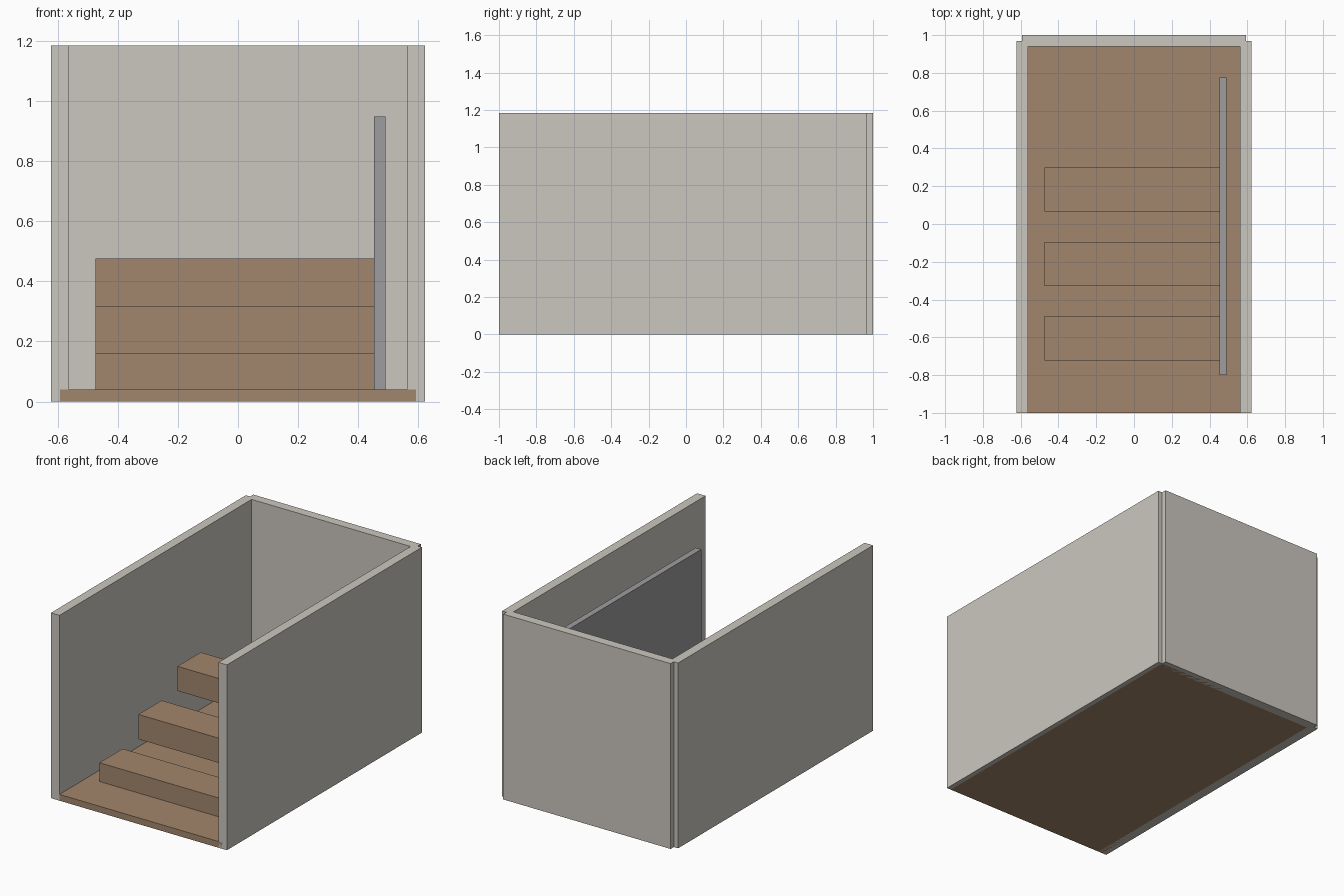
import bpy

if "Cube" in bpy.data.objects:
    bpy.data.objects.remove(bpy.data.objects["Cube"])


def material(name, rgb):
    m = bpy.data.materials.new(name)
    m.diffuse_color = (*rgb, 1.0)
    m.use_nodes = True
    m.node_tree.nodes["Principled BSDF"].inputs["Base Color"].default_value = m.diffuse_color
    return m


plaster = material("warm grey plaster", (0.60, 0.57, 0.52))
wood = material("brown wood", (0.36, 0.24, 0.15))
metal = material("mid grey panel", (0.34, 0.34, 0.35))


def box(name, x, y, z, mat):
    """Box from (min, max) pairs on each axis."""
    spans = (x, y, z)
    bpy.ops.mesh.primitive_cube_add(size=1, location=[(a + b) / 2 for a, b in spans])
    ob = bpy.context.object
    ob.name = name
    ob.scale = [b - a for a, b in spans]
    bpy.ops.object.transform_apply(location=False, rotation=False, scale=True)
    ob.data.materials.append(mat)
    return ob


# Floor slab, running halfway under the walls
box("floor", (-0.592, 0.592), (-1.0, 0.968), (0.0, 0.04), wood)

# Side walls and the back wall, which leaves small notches at the corners
HEIGHT = (0.0, 1.184)
box("left_wall", (-0.622, -0.562), (-1.0, 0.968), HEIGHT, plaster)
box("right_wall", (0.562, 0.622), (-1.0, 0.968), HEIGHT, plaster)
box("back_wall", (-0.592, 0.592), (0.94, 1.0), HEIGHT, plaster)

# Three floating steps, ending inside the side panel
for i in range(3):
    y = -0.722 + 0.394 * i
    z = 0.04 + 0.1455 * i
    z = (0.04, 0.16, 0.318)[i]
    top = (0.16, 0.318, 0.475)[i]
    box(f"step_{i + 1}", (-0.474, 0.472), (y, y + 0.234), (z, top), wood)

# Balustrade panel beside the steps
box("side_panel", (0.452, 0.491), (-0.80, 0.775), (0.04, 0.948), metal)
